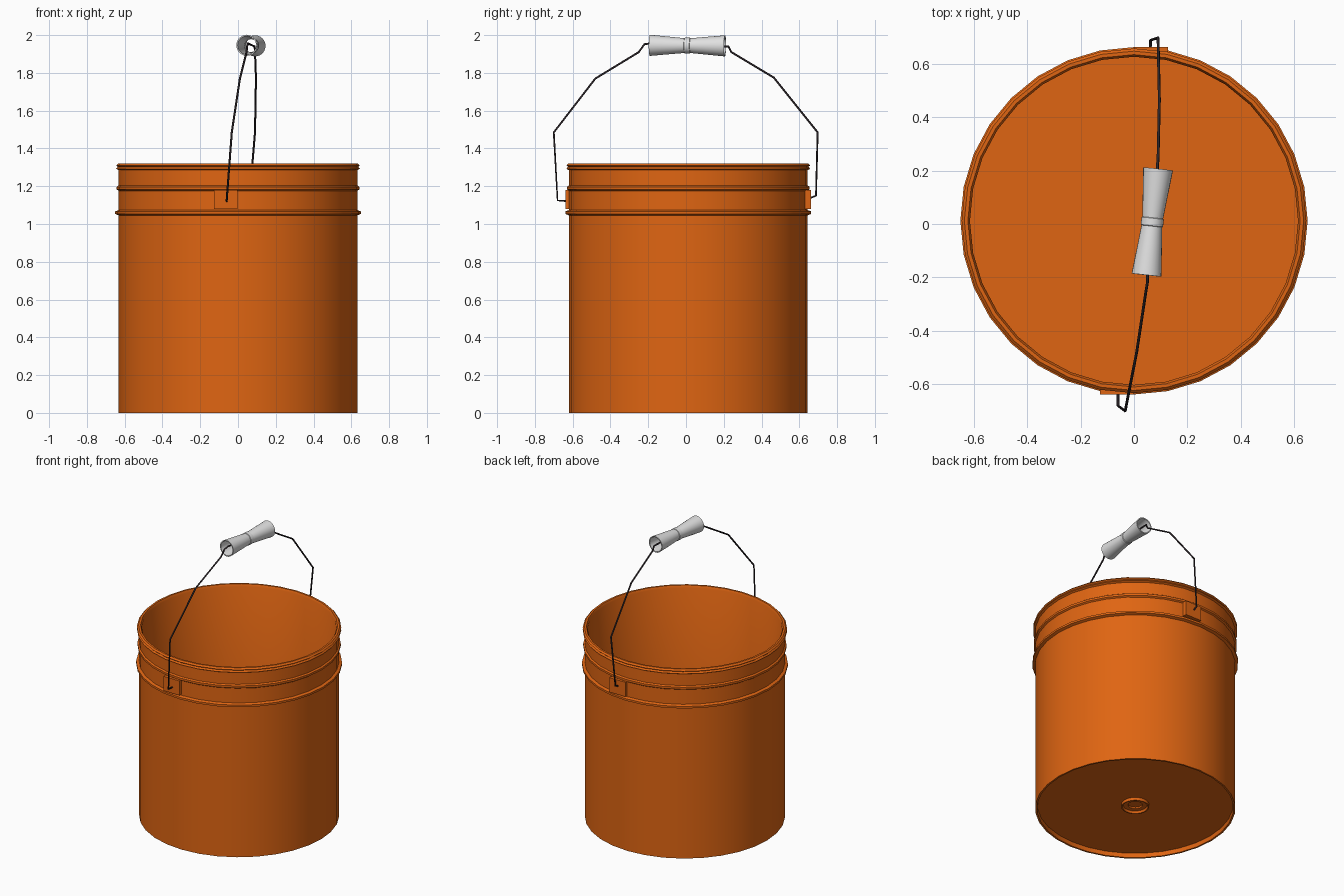
import bpy, bmesh, math
from mathutils import Matrix, Vector

cube = bpy.data.objects.get("Cube")
if cube:
    bpy.data.objects.remove(cube, do_unlink=True)


def material(name, color):
    m = bpy.data.materials.new(name)
    m.use_nodes = True
    m.diffuse_color = color
    m.node_tree.nodes["Principled BSDF"].inputs["Base Color"].default_value = color
    return m


orange = material("orange plastic", (0.74, 0.13, 0.006, 1))
white = material("white plastic", (0.75, 0.75, 0.75, 1))
steel = material("dark wire", (0.025, 0.018, 0.022, 1))

CENTRE = Vector((0, 0.012, 0))


def add(name, bm, mat):
    bmesh.ops.recalc_face_normals(bm, faces=bm.faces)
    mesh = bpy.data.meshes.new(name)
    bm.to_mesh(mesh)
    bm.free()
    mesh.materials.append(mat)
    obj = bpy.data.objects.new(name, mesh)
    bpy.context.collection.objects.link(obj)
    return obj


def smooth(obj):
    bpy.ops.object.select_all(action='DESELECT')
    obj.select_set(True)
    bpy.context.view_layer.objects.active = obj
    bpy.ops.object.shade_smooth_by_angle(angle=math.radians(30))


def lathe(name, profile, mat, sides, closed=False):
    bm = bmesh.new()
    verts = [bm.verts.new((r, 0, z)) for r, z in profile]
    edges = [bm.edges.new(p) for p in zip(verts, verts[1:])]
    if closed:
        edges.append(bm.edges.new((verts[-1], verts[0])))
    bmesh.ops.spin(bm, geom=verts + edges, axis=(0, 0, 1), cent=(0, 0, 0),
                   angle=math.tau, steps=sides)
    bmesh.ops.remove_doubles(bm, verts=bm.verts, dist=0.0005)
    obj = add(name, bm, mat)
    smooth(obj)
    return obj


# Bucket shell: recessed base with a moulded ring, wall, three raised bands
WALL, INNER = 0.632, 0.614
outside = [(0, 0.035), (0.045, 0.035), (0.045, 0.025), (0.075, 0.025),
           (0.08, 0.01), (0.088, 0.01), (0.088, 0.03), (0.618, 0.03),
           (0.62, 0), (WALL, 0)]
for z, r in ((1.06, 0.65), (1.19, 0.642)):
    outside += [(WALL, z - 0.014), (r, z - 0.007), (r, z + 0.007), (WALL, z + 0.014)]
rim = [(WALL, 1.285), (0.645, 1.292), (0.637, 1.303), (0.645, 1.31),
       (0.635, 1.32), (0.622, 1.32), (INNER, 1.305)]
bucket = lathe("bucket", outside + rim + [(INNER, 0.05), (0, 0.05)], orange, 32)
bucket.location = CENTRE

# Handle mounts, opposite each other
for name, side in (("front_mount", -1), ("back_mount", 1)):
    bm = bmesh.new()
    bmesh.ops.create_cube(bm, size=1, matrix=Matrix.Diagonal((0.125, 0.035, 0.1, 1)))
    mount = add(name, bm, orange)
    mount.location = CENTRE + Vector((side * 0.065, side * 0.633, 1.13))

# Bent wire handle running through the grip
path = [(-0.06, -0.62, 1.12), (-0.06, -0.68, 1.125), (-0.033, -0.70, 1.485),
        (0.01, -0.48, 1.77), (0.045, -0.25, 1.91), (0.05, -0.22, 1.952),
        (0.05, -0.18, 1.957), (0.088, 0.20, 1.94), (0.088, 0.225, 1.94),
        (0.09, 0.24, 1.91), (0.095, 0.465, 1.775), (0.09, 0.697, 1.485),
        (0.062, 0.688, 1.15), (0.06, 0.64, 1.13)]
curve = bpy.data.curves.new("wire_handle", 'CURVE')
curve.dimensions = '3D'
curve.bevel_depth = 0.0055
curve.bevel_resolution = 1
curve.use_fill_caps = True
spline = curve.splines.new('POLY')
spline.points.add(len(path) - 1)
for point, co in zip(spline.points, path):
    point.co = (*co, 1)
curve.materials.append(steel)
wire = bpy.data.objects.new("wire_handle", curve)
bpy.context.collection.objects.link(wire)
bpy.ops.object.select_all(action='DESELECT')
wire.select_set(True)
bpy.context.view_layer.objects.active = wire
bpy.ops.object.convert(target='MESH')

# Hollow grip: flared tube with a band round the middle
half = [(0.042, 0.014), (0.039, 0.016), (0.045, 0.08), (0.056, 0.2)]
outer = [(r, -z) for r, z in reversed(half)] + half
bore = [(0.049, 0.2), (0.034, 0), (0.049, -0.2)]
grip = lathe("grip", outer + bore, white, 24, closed=True)
start, end = Vector((0.047, -0.19, 1.946)), Vector((0.09, 0.205, 1.943))
grip.location = (start + end) / 2
grip.rotation_euler = (end - start).to_track_quat('Z', 'Y').to_euler()
